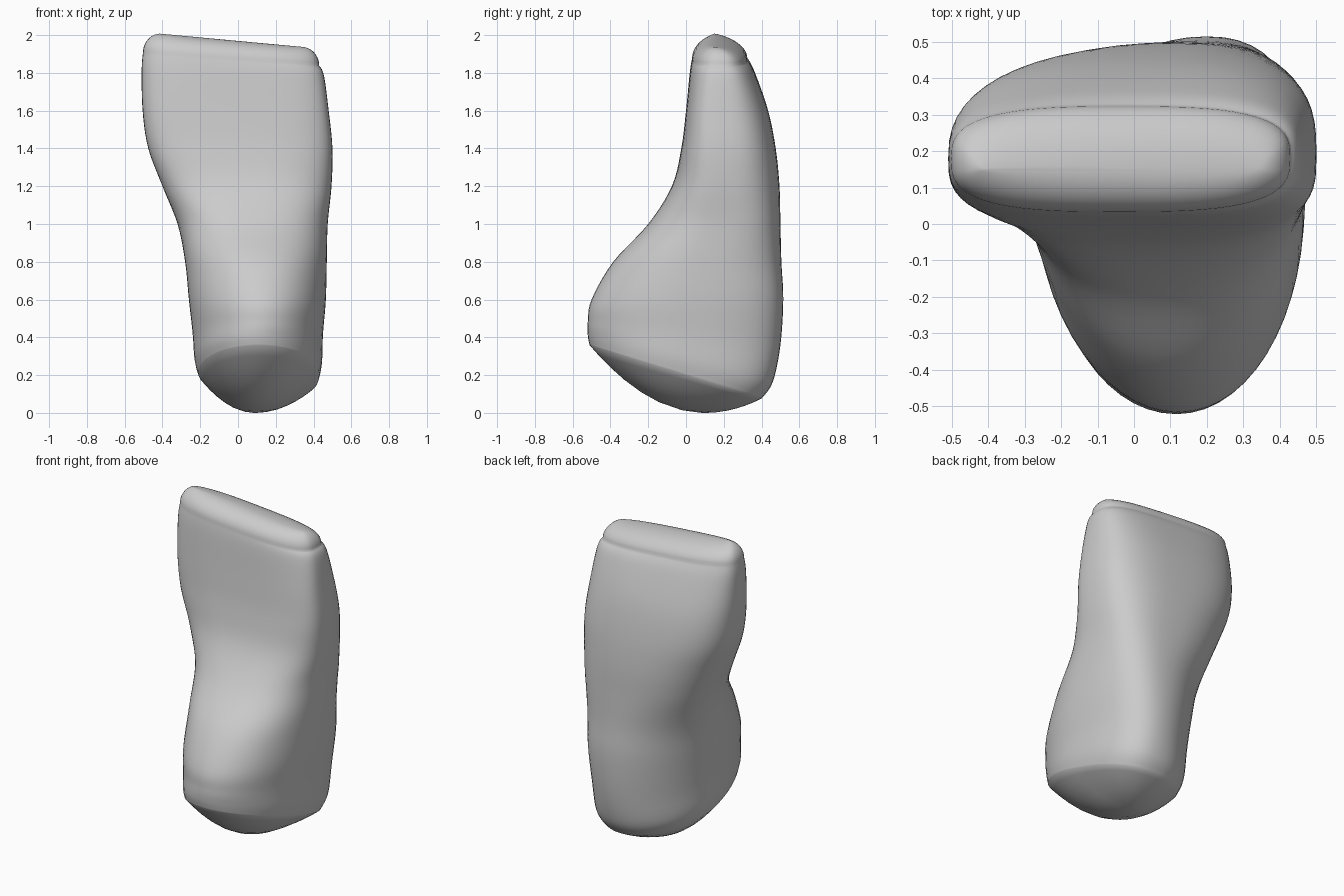
import bpy, bmesh, math
from mathutils import Vector

cube = bpy.data.objects.get("Cube")
if cube:
    bpy.data.objects.remove(cube)

SIDES, STEPS = 56, 5
# Sections: height, x slope, y slope, x min, x max, y front, y back,
# front peak x, back peak x, front squareness, back squareness
SECTIONS = [
    (.20, 0, -.31, -.21, .43, -.51, .40, .11, .18, 2, 2.2),
    (.28, 0, -.25, -.23, .445, -.52, .46, .11, .19, 2, 2.2),
    (.42, 0, -.12, -.24, .45, -.52, .50, .12, .2, 2, 2.1),
    (.60, 0, 0, -.26, .465, -.50, .515, .12, .2, 2, 2.2),
    (.80, 0, 0, -.28, .47, -.385, .505, .11, .18, 2.1, 2.3),
    (1.0, 0, 0, -.32, .475, -.20, .50, .08, .14, 2.4, 2.5),
    (1.2, 0, 0, -.40, .495, -.075, .495, .04, .09, 2.8, 2.6),
    (1.4, 0, 0, -.475, .50, -.025, .475, .01, .04, 3.2, 2.8),
    (1.6, 0, 0, -.505, .48, 0, .435, -.01, 0, 3.4, 2.9),
    (1.8, -.03, 0, -.51, .455, .02, .365, -.03, -.02, 3.2, 3),
    (1.87, -.075, 0, -.503, .43, .032, .325, -.04, -.03, 3, 3),
]


def spline(a, b, c, d, t):
    """Smooth blend between sections b and c."""
    return [.5 * (2*q + (r - p)*t + (2*p - 5*q + 4*r - s)*t*t + (3*q - p - 3*r + s)*t**3)
            for p, q, r, s in zip(a, b, c, d)]


def ring(z, sx, sy, x0, x1, yf, yb, pf, pb, nf, nb):
    """Egg-shaped cross-section with its peaks shifted sideways."""
    mid, half = (x0 + x1) / 2, (x1 - x0) / 2
    yc = min(.18, (yf + yb) / 2 + .02)
    points = []
    for i in range(SIDES):
        a = math.tau * i / SIDES
        c, s = math.cos(a), math.sin(a)
        n, peak, reach = (nb, pb, yb - yc) if s > 0 else (nf, pf, yc - yf)
        depth = abs(s) ** (2 / n)
        x = mid + math.copysign(half * abs(c) ** (2 / n), c) + (peak - mid) * depth ** 2
        y = yc + math.copysign(reach * depth, s)
        points.append(Vector((x, y, z + sx * x + sy * y)))
    return points


# Body rings
rings = []
last = len(SECTIONS) - 1
for k in range(last):
    keys = [SECTIONS[min(max(j, 0), last)] for j in range(k - 1, k + 3)]
    rings += [ring(*spline(*keys, i / STEPS)) for i in range(STEPS)]
rings.append(ring(*SECTIONS[last]))

# Domed base below the slanted rim
rim = rings[0]
base = []
for s in (.03, .2, .4, .55, .7, .82, .92):
    base.append([Vector((.09 + (p.x - .09) * s, .1 + (p.y - .1) * s, p.z * s * s)) for p in rim])

# Rounded biting edge, closing towards a ridge
edge = rings[-1]
top = []
for i in range(1, 11):
    a = math.pi / 2 * i / 10.3
    s, rise = math.cos(a), math.sin(a)
    top.append([Vector((-.04 + (p.x + .04) * (.8 + .2 * s), .15 + (p.y - .15) * s,
                        p.z + .1 * rise)) for p in edge])

bm = bmesh.new()
loops = [[bm.verts.new(p) for p in r] for r in base + rings + top]
for lower, upper in zip(loops, loops[1:]):
    for i in range(SIDES):
        j = (i + 1) % SIDES
        bm.faces.new((lower[i], lower[j], upper[j], upper[i]))
bm.faces.new(loops[0][::-1])
bm.faces.new(loops[-1])
bmesh.ops.recalc_face_normals(bm, faces=bm.faces)
mesh = bpy.data.meshes.new("tooth")
bm.to_mesh(mesh)
bm.free()

tooth = bpy.data.objects.new("tooth", mesh)
bpy.context.collection.objects.link(tooth)
grey = bpy.data.materials.new("plain grey")
grey.use_nodes = True
colour = (.6, .6, .6, 1)
grey.diffuse_color = colour
grey.node_tree.nodes["Principled BSDF"].inputs["Base Color"].default_value = colour
mesh.materials.append(grey)

bpy.ops.object.select_all(action="DESELECT")
tooth.select_set(True)
bpy.context.view_layer.objects.active = tooth
bpy.ops.object.shade_smooth_by_angle(angle=math.radians(35))
